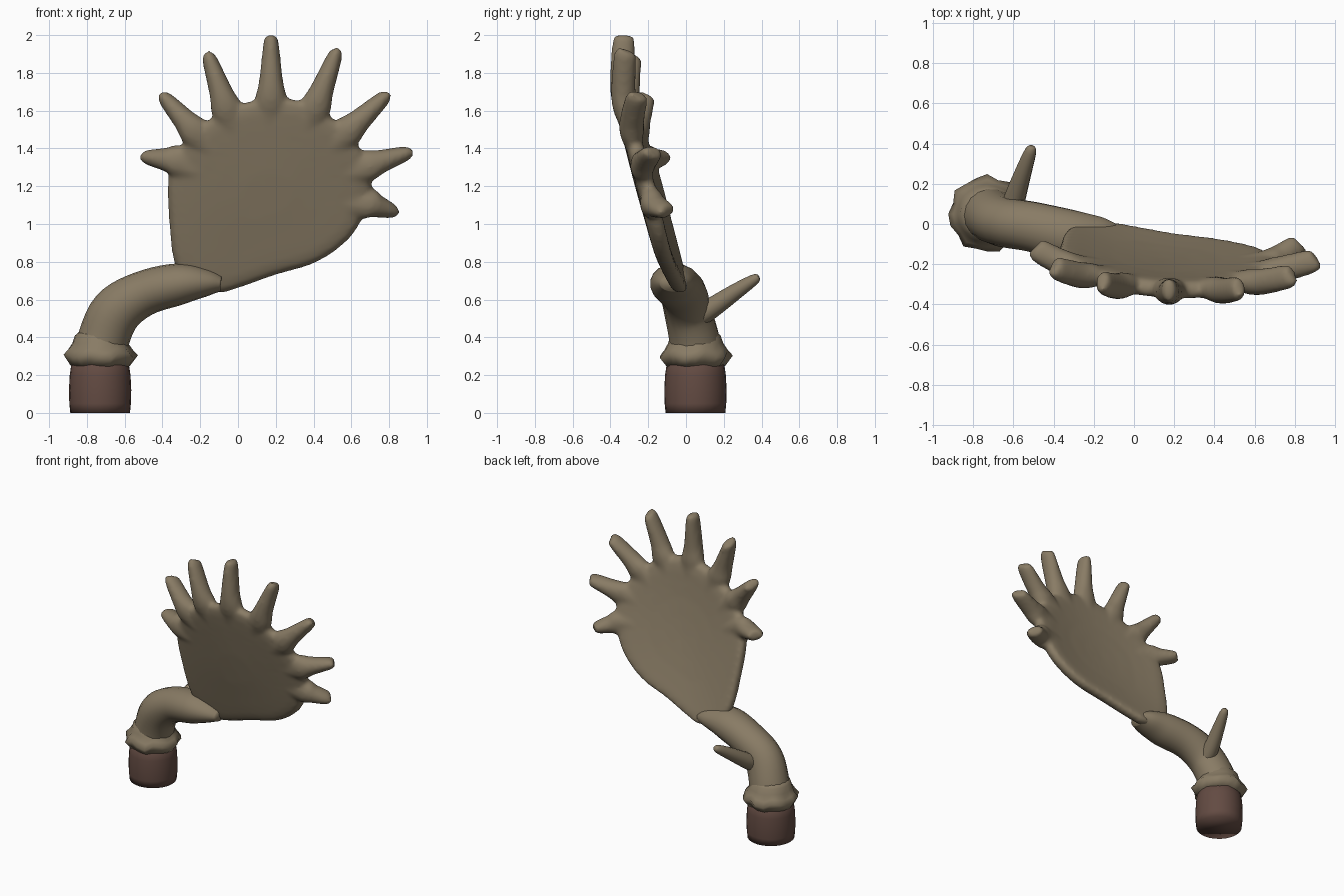
import bpy, bmesh, math
from mathutils import Vector

if "Cube" in bpy.data.objects:
    bpy.data.objects.remove(bpy.data.objects["Cube"])


def material(name, rgb):
    m = bpy.data.materials.new(name)
    m.diffuse_color = (*rgb, 1)
    m.use_nodes = True
    m.node_tree.nodes["Principled BSDF"].inputs["Base Color"].default_value = m.diffuse_color
    return m


HORN = material("antler tan", (0.25, 0.20, 0.13))
SKIN = material("pedicle brown", (0.125, 0.07, 0.055))


def finish(name, bm, mat):
    bmesh.ops.recalc_face_normals(bm, faces=bm.faces)
    me = bpy.data.meshes.new(name)
    bm.to_mesh(me)
    bm.free()
    me.materials.append(mat)
    me.shade_smooth()
    ob = bpy.data.objects.new(name, me)
    bpy.context.collection.objects.link(ob)
    return ob


def spline(pts, steps, closed=False):
    """Catmull-Rom through tuples of any length."""
    P = [Vector(p) for p in pts]
    n = len(P)
    get = (lambda i: P[i % n]) if closed else (lambda i: P[max(0, min(n - 1, i))])
    out = []
    for i in range(n if closed else n - 1):
        a, b, c, d = (get(i + k) for k in (-1, 0, 1, 2))
        for s in range(steps):
            t = s / steps
            out.append(0.5 * (2 * b + (c - a) * t + (2 * a - 5 * b + 4 * c - d) * t * t
                              + (3 * b - a - 3 * c + d) * t ** 3))
    if not closed:
        out.append(P[-1])
    return out


def skin(bm, rings):
    """Join vertex rings and cap both ends."""
    for a, b in zip(rings, rings[1:]):
        n = len(a)
        for i in range(n):
            bm.faces.new((a[i], a[(i + 1) % n], b[(i + 1) % n], b[i]))
    bm.faces.new(rings[0])
    bm.faces.new(rings[-1])


def tube(bm, pts, ref, sides=14, steps=4):
    """pts: x, y, z, radius across, radius along ref."""
    path = spline(pts, steps)
    rings = []
    for i, p in enumerate(path):
        t = (path[min(i + 1, len(path) - 1)] - path[max(i - 1, 0)])
        t = Vector(t[:3]).normalized()
        u = t.cross(Vector(ref)).normalized()
        v = u.cross(t)
        c = Vector(p[:3])
        rings.append([bm.verts.new(c + u * p[3] * math.cos(a) + v * p[4] * math.sin(a))
                      for a in (math.tau * k / sides for k in range(sides))])
    skin(bm, rings)


def depth(x, z):
    """Middle surface of the leaning palm, bulging forward at its centre."""
    u = x - 0.17
    bulge = max(0, 1 - (u / 0.62) ** 2) * max(0, 1 - ((z - 1.3) / 0.65) ** 2)
    return -0.053 - 0.25 * (z - 0.68) - 0.04 * u + 0.05 * u * u - 0.045 * bulge


# Palm: rounded plate
bm = bmesh.new()
outline = [(-0.34, 0.80), (-0.365, 1.0), (-0.37, 1.25), (-0.30, 1.42), (-0.16, 1.55),
           (0.06, 1.65), (0.30, 1.66), (0.49, 1.57), (0.65, 1.40), (0.71, 1.21),
           (0.65, 1.01), (0.55, 0.885), (0.40, 0.79), (0.20, 0.73), (0.0, 0.66),
           (-0.12, 0.635), (-0.28, 0.70)]
C = Vector((0.15, 1.15))
edge = spline(outline, 4, True)
profile = [(0.03, 0.04), (0.25, 0.041), (0.5, 0.042), (0.7, 0.045), (0.85, 0.047),
           (0.95, 0.042), (0.985, 0.025), (1, 0)]
rings = []
for s, h in profile + [(s, -h) for s, h in profile[-2::-1]]:
    ring = []
    for p in edge:
        q = C + (p - C) * s
        ring.append(bm.verts.new((q.x, depth(q.x, q.y) + h, q.y)))
    rings.append(ring)
skin(bm, rings)

# Tines: base on the rim, then tip (x, z)
tines = [((-0.33, 1.335), (-0.495, 1.355)), ((-0.23, 1.49), (-0.40, 1.68)),
         ((-0.06, 1.61), (-0.16, 1.90)), ((0.175, 1.66), (0.175, 2.0)),
         ((0.41, 1.62), (0.525, 1.92)), ((0.58, 1.49), (0.79, 1.685)),
         ((0.69, 1.31), (0.91, 1.38)), ((0.69, 1.11), (0.825, 1.065))]
for b, t in tines:
    b, t = Vector(b), Vector(t)
    root = b + (C - b).normalized() * 0.28
    pts = []
    for q, ra, rb, off in ((root, 0.03, 0.03, 0), (b.lerp(root, 0.3), 0.075, 0.05, 0),
                           (b, 0.085, 0.065, 0), (b.lerp(t, 0.3), 0.064, 0.066, 0.008),
                           (b.lerp(t, 0.9), 0.04, 0.06, 0.045), (t, 0.022, 0.038, 0.055)):
        pts.append((q.x, depth(q.x, q.y) + off, q.y, ra, rb))
    tube(bm, pts, (0, 1, 0))
palm = finish("palm_with_tines", bm, HORN)
r = palm.modifiers.new("fuse", 'REMESH')
r.mode, r.voxel_size, r.use_smooth_shade = 'VOXEL', 0.014, True
s = palm.modifiers.new("soften", 'SMOOTH')
s.factor, s.iterations = 0.5, 8

# Curved stem
bm = bmesh.new()
tube(bm, [(-0.73, 0.05, 0.27, 0.145, 0.15), (-0.715, 0.045, 0.38, 0.137, 0.135),
          (-0.645, 0.01, 0.535, 0.135, 0.125), (-0.50, -0.015, 0.632, 0.12, 0.125),
          (-0.31, -0.06, 0.682, 0.11, 0.13), (-0.17, -0.067, 0.69, 0.075, 0.105),
          (-0.09, -0.068, 0.685, 0.042, 0.07)], (0, 1, 0), 18, 5)
finish("stem", bm, HORN)

# Back spur
bm = bmesh.new()
tube(bm, [(-0.61, 0.04, 0.50, 0.06, 0.058), (-0.595, 0.12, 0.545, 0.056, 0.055),
          (-0.55, 0.26, 0.64, 0.043, 0.042), (-0.515, 0.36, 0.705, 0.029, 0.03),
          (-0.508, 0.385, 0.72, 0.015, 0.016)], (1, 0, 0), 12, 3)
finish("back_spur", bm, HORN)


def lathe(name, rows, mat, sides, wobble=lambda k, w: (0, 0)):
    """rows: radius, z, wobble weight around the base axis."""
    bm = bmesh.new()
    rings = []
    for rad, z, w in rows:
        ring = []
        for k in range(sides):
            a = math.tau * k / sides
            dr, dz = wobble(k, w)
            ring.append(bm.verts.new((-0.73 + (rad + dr) * math.cos(a),
                                      0.05 + (rad + dr) * math.sin(a), z + dz)))
        rings.append(ring)
    skin(bm, rings)
    return finish(name, bm, mat)


# Knobbly burr ring and pedicle
lathe("burr", [(0.12, 0.25, 0), (0.155, 0.25, 0.3), (0.188, 0.305, 1), (0.165, 0.335, 0.6),
               (0.145, 0.37, 0.2), (0.133, 0.41, 0), (0.11, 0.43, 0)], HORN, 20,
      lambda k, w: (w * 0.012 * math.cos(k * 2.4), w * 0.018 * math.sin(k * 1.9)))
lathe("pedicle", [(0.158, 0, 0), (0.163, 0.05, 0), (0.165, 0.12, 0), (0.161, 0.2, 0),
                  (0.152, 0.26, 0), (0.12, 0.29, 0)], SKIN, 24)
